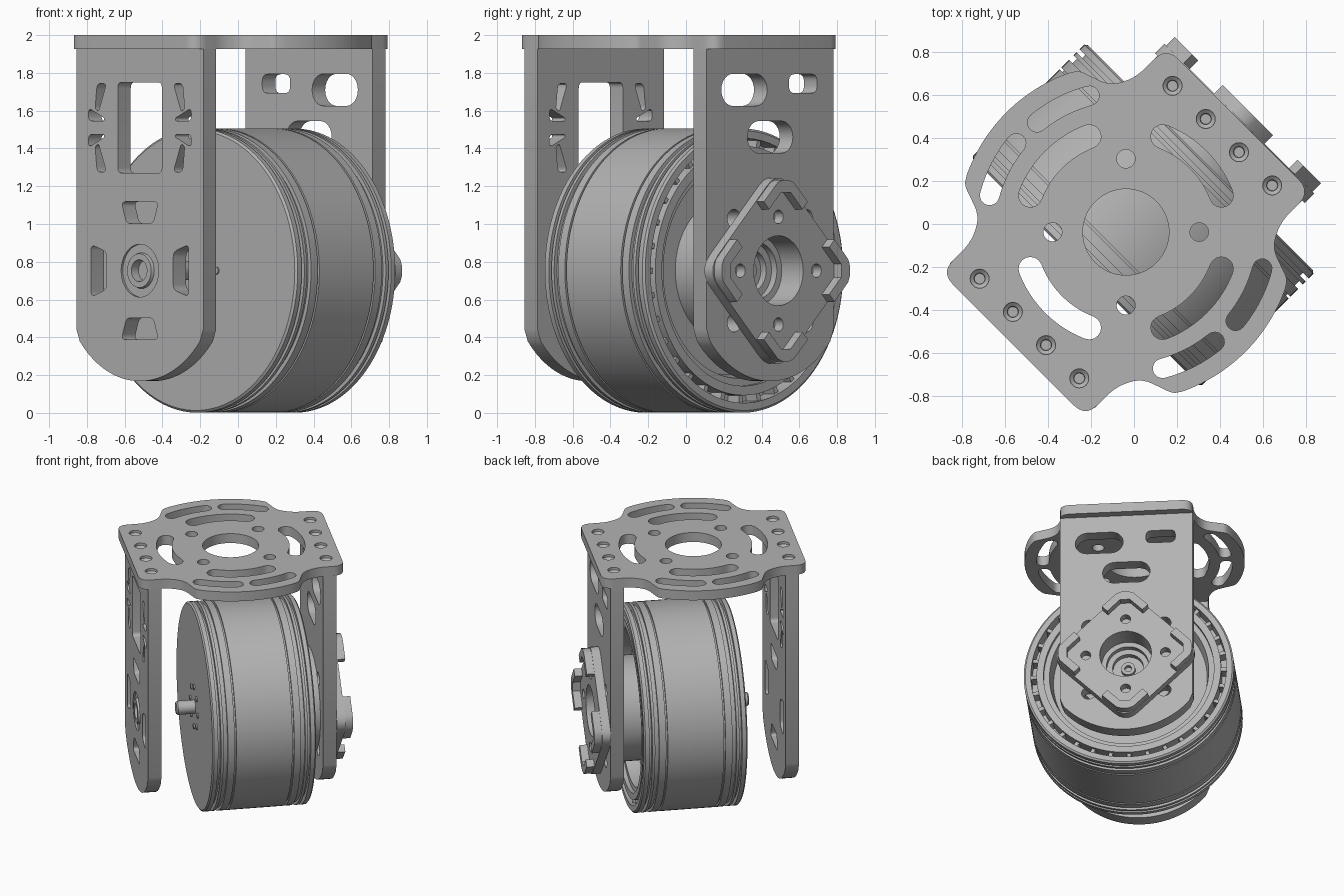
import bpy, bmesh
from math import sin, cos, radians, pi, acos
from mathutils import Matrix, Vector

cube = bpy.data.objects.get("Cube")
if cube:
    bpy.data.objects.remove(cube)

grey = bpy.data.materials.new("machined grey")
grey.use_nodes = True
COLOR = (0.45, 0.45, 0.45, 1)
grey.diffuse_color = COLOR
grey.node_tree.nodes["Principled BSDF"].inputs["Base Color"].default_value = COLOR

AXLE_Z = 0.753
PLATE_BOTTOM = 1.926
TURN = Matrix.Rotation(pi / 4, 4, 'Z')
# Axle frame: x sideways, y up, z along the axle
AXLE = TURN @ Matrix.Translation((0, 0, AXLE_Z)) @ Matrix(
    ((0, 0, 1, 0), (1, 0, 0, 0), (0, 1, 0, 0), (0, 0, 0, 1)))


def finish(name, bm, matrix):
    bmesh.ops.remove_doubles(bm, verts=bm.verts, dist=1e-5)
    bmesh.ops.recalc_face_normals(bm, faces=bm.faces)
    mesh = bpy.data.meshes.new(name)
    bm.to_mesh(mesh)
    bm.free()
    obj = bpy.data.objects.new(name, mesh)
    bpy.context.collection.objects.link(obj)
    mesh.materials.append(grey)
    obj.matrix_world = matrix
    bpy.ops.object.select_all(action='DESELECT')
    obj.select_set(True)
    bpy.context.view_layer.objects.active = obj
    bpy.ops.object.shade_smooth_by_angle(angle=radians(30))
    return obj


def sheet(name, outlines, low, high, matrix):
    """Extrude an outline with holes between two depths."""
    curve = bpy.data.curves.new(name, 'CURVE')
    curve.dimensions, curve.fill_mode = '2D', 'BOTH'
    curve.extrude = (high - low) / 2
    for pts in outlines:
        s = curve.splines.new('POLY')
        s.points.add(len(pts) - 1)
        for p, q in zip(s.points, pts):
            p.co = (q[0], q[1], 0, 1)
        s.use_cyclic_u = True
    helper = bpy.data.objects.new(name + " outline", curve)
    mesh = bpy.data.meshes.new_from_object(helper)
    bm = bmesh.new()
    bm.from_mesh(mesh)
    bpy.data.objects.remove(helper)
    bpy.data.curves.remove(curve)
    bpy.data.meshes.remove(mesh)
    return finish(name, bm, matrix @ Matrix.Translation((0, 0, (low + high) / 2)))


def lathe(name, profile, steps=96, matrix=AXLE):
    """Spin (depth, radius) points about the axle."""
    bm = bmesh.new()
    vs = [bm.verts.new((r, 0, d)) for d, r in profile]
    es = [bm.edges.new(pair) for pair in zip(vs, vs[1:])]
    bmesh.ops.spin(bm, geom=vs + es, cent=(0, 0, 0), axis=(0, 0, 1),
                   angle=2 * pi, steps=steps)
    return finish(name, bm, matrix)


def arc(r, a0, a1, n=12, c=(0, 0)):
    angles = [radians(a0 + (a1 - a0) * i / n) for i in range(n + 1)]
    return [(c[0] + r * cos(a), c[1] + r * sin(a)) for a in angles]


def circle(x, y, r, n=32):
    return arc(r, 0, 360, n, (x, y))[:-1]


def rounded(pts, r, n=5):
    """Soften every corner of a polygon."""
    out = []
    for i, p in enumerate(pts):
        p = Vector(p)
        a, b = Vector(pts[i - 1]) - p, Vector(pts[(i + 1) % len(pts)]) - p
        cut = min(r, a.length * 0.45, b.length * 0.45)
        a, b = p + a.normalized() * cut, p + b.normalized() * cut
        for k in range(n + 1):
            t = k / n
            out.append(tuple(a * (1 - t) ** 2 + p * 2 * t * (1 - t) + b * t * t))
    return out


def box(x, y, w, h, r):
    return rounded([(x - w/2, y - h/2), (x + w/2, y - h/2),
                    (x + w/2, y + h/2), (x - w/2, y + h/2)], r)


def pill(x, y, w, h):
    r, d = h / 2, (w - h) / 2
    return arc(r, -90, 90, 12, (x + d, y)) + arc(r, 90, 270, 12, (x - d, y))


def arc_slot(r, half, a0, a1):
    e0 = (r * cos(radians(a0)), r * sin(radians(a0)))
    e1 = (r * cos(radians(a1)), r * sin(radians(a1)))
    return (arc(r + half, a0, a1, 16) + arc(half, a1, a1 + 180, 8, e1)[1:-1]
            + arc(r - half, a1, a0, 16) + arc(half, a0 + 180, a0 + 360, 8, e0)[1:-1])


def turned(pts, angle):
    c, s = cos(radians(angle)), sin(radians(angle))
    return [(x * c - y * s, x * s + y * c) for x, y in pts]


QUARTERS = (0, 90, 180, 270)

# Top plate: square ends, round side lobes, slots and bolt holes
side = rounded([(0.74, -0.475), (0.74, 0.475), (0.52, 0.475), (0.42, 0.56),
                (0.365, 0.69), (0, 0.8)], 0.075)[6:-12]
side = [p for p in side if p[1] > 0.0]
lobe = arc(0.785, 65, 115, 24)
right = rounded([(0.3, 0), (0.74, 0), (0.74, 0.475), (0.54, 0.475), (0.43, 0.53),
                 (0.375, 0.685), lobe[0]], 0.08)[12:36]
half = right + lobe + [(-x, y) for x, y in reversed(right)]
outline = half + [(-x, -y) for x, y in half]
holes = [circle(0, 0, 0.2, 64)]
for q in QUARTERS:
    holes.append(turned(circle(0.34, 0, 0.043), q + 45))
    holes.append(arc_slot(0.475, 0.055, q - 24, q + 24))
for q in (90, 270):
    for a in (-30, 6):
        holes.append(arc_slot(0.655, 0.045, q + a, q + a + 24))
bolts = [(s * 0.633, k * 0.218) for s in (-1, 1) for k in (-1.5, -0.5, 0.5, 1.5)]
holes += [circle(x, y, 0.044) for x, y in bolts]
PLATE = TURN @ Matrix.Translation((-0.053, 0, 0))
sheet("top_plate", [outline] + holes, PLATE_BOTTOM, 2.0, PLATE)
for i, (x, y) in enumerate(bolts):
    lathe("plate_bolt_%d" % i, [(0, 0.044), (0.055, 0.044), (0.04, 0.026), (0.02, 0.024), (0.02, 0)],
          24, PLATE @ Matrix.Translation((x, y, PLATE_BOTTOM)))

# Legs: straight sides with a round foot
W, TOP = 0.475, PLATE_BOTTOM - AXLE_Z
a = math_angle = acos(W / 0.585) * 180 / pi
leg = [(W, TOP), (-W, TOP), (-W, -0.31)] + arc(0.585, 184 + a, 356 - a, 32) + [(W, -0.31)]

# Idler leg windows
trapezoid = rounded([(-0.1, 0.25), (0.1, 0.25), (0.138, 0.365), (-0.138, 0.365)], 0.03)
cuts = [turned(trapezoid, q) for q in QUARTERS]
cuts += [circle(0, 0, 0.14, 48), box(0, 0.757, 0.33, 0.48, 0.03)]
MID = 0.757
tall = [(0.25, 0.235), (0.32, 0.235), (0.335, 0.1), (0.31, 0.085)]
small = [(0.385, 0.105), (0.385, 0.035), (0.27, 0.035), (0.265, 0.05)]
for tri in (tall, small):
    for sx in (-1, 1):
        for sy in (-1, 1):
            cuts.append(rounded([(sx * x, MID + sy * y) for x, y in tri], 0.03))
sheet("idler_leg", [leg] + cuts, -0.735, -0.638, AXLE)
lathe("idler_hub", [(-0.638, 0), (-0.638, 0.141), (-0.722, 0.141), (-0.722, 0.095),
                    (-0.74, 0.09), (-0.74, 0.058), (-0.69, 0.055), (-0.69, 0)], 48)

# Motor leg windows
cuts = [circle(0, 0, 0.185, 48), pill(-0.194, 0.957, 0.343, 0.17),
        box(0.246, 0.99, 0.21, 0.1, 0.04), pill(0, 0.707, 0.34, 0.17)]
cuts += [circle(sx * 0.27, sy * 0.275, 0.05) for sx in (-1, 1) for sy in (-1, 1)]
sheet("motor_leg", [leg] + cuts, 0.532, 0.63, AXLE)

# Diamond mounting flange with raised corner lips
D = 0.535
diamond = rounded([(D, 0), (0, D), (-D, 0), (0, -D)], 0.12)
cuts = [circle(0, 0, 0.185, 48)] + [turned(circle(0.285, 0, 0.036), q) for q in QUARTERS]
sheet("mount_flange", [diamond] + cuts, 0.63, 0.692, AXLE)
chevron = [(0.165, 0.365), (0.06, 0.467), (0.025, 0.48), (-0.025, 0.48), (-0.06, 0.467),
           (-0.165, 0.365), (-0.125, 0.325), (-0.035, 0.415), (0.035, 0.415), (0.125, 0.325)]
for q in QUARTERS:
    sheet("flange_lip_%d" % q, [turned(chevron, q)], 0.69, 0.748, AXLE)

# Wheel: tyre band between grooved rims, hollow on the motor side
R = 0.752
grooves = [(-0.315, R - 0.012), (-0.305, R), (-0.275, R), (-0.275, 0.715), (-0.255, 0.715),
           (-0.255, R), (-0.235, R), (-0.235, 0.73), (-0.205, 0.73), (-0.205, R),
           (-0.155, R), (-0.155, 0.735), (-0.143, 0.735), (-0.143, R)]
mirrored = [(0.12 - d, r) for d, r in reversed(grooves)]
back = [(0.435, 0.7), (0.33, 0.7), (0.33, 0.66), (0.43, 0.66), (0.43, 0.61),
        (0.4, 0.61), (0.4, 0.57), (0.3, 0.55), (0.3, 0)]
lathe("wheel", [(-0.315, 0)] + grooves + mirrored + back, 128)
for i in range(32):
    t = i * 360 / 32
    rung = turned([(0.65, -0.014), (0.71, -0.014), (0.71, 0.014), (0.65, 0.014)], t)
    sheet("bearing_rung_%d" % i, [rung], 0.33, 0.41, AXLE)

# Axle stub and ring of small screws on the closed face
lathe("axle_stub", [(-0.3, 0.05), (-0.44, 0.05), (-0.45, 0.042), (-0.45, 0)], 32)
for i in range(8):
    x, y = turned([(0.155, 0)], i * 45)[0]
    lathe("face_screw_%d" % i, [(-0.31, 0.02), (-0.325, 0.02), (-0.325, 0)], 16,
          AXLE @ Matrix.Translation((x, y, 0)))

# Motor body with stepped socket
lathe("motor_body", [(0.29, 0.38), (0.53, 0.38), (0.53, 0.15), (0.49, 0.15), (0.49, 0.11),
                     (0.45, 0.11), (0.45, 0.05), (0.48, 0.05), (0.48, 0.025),
                     (0.45, 0.025), (0.45, 0)], 64)
